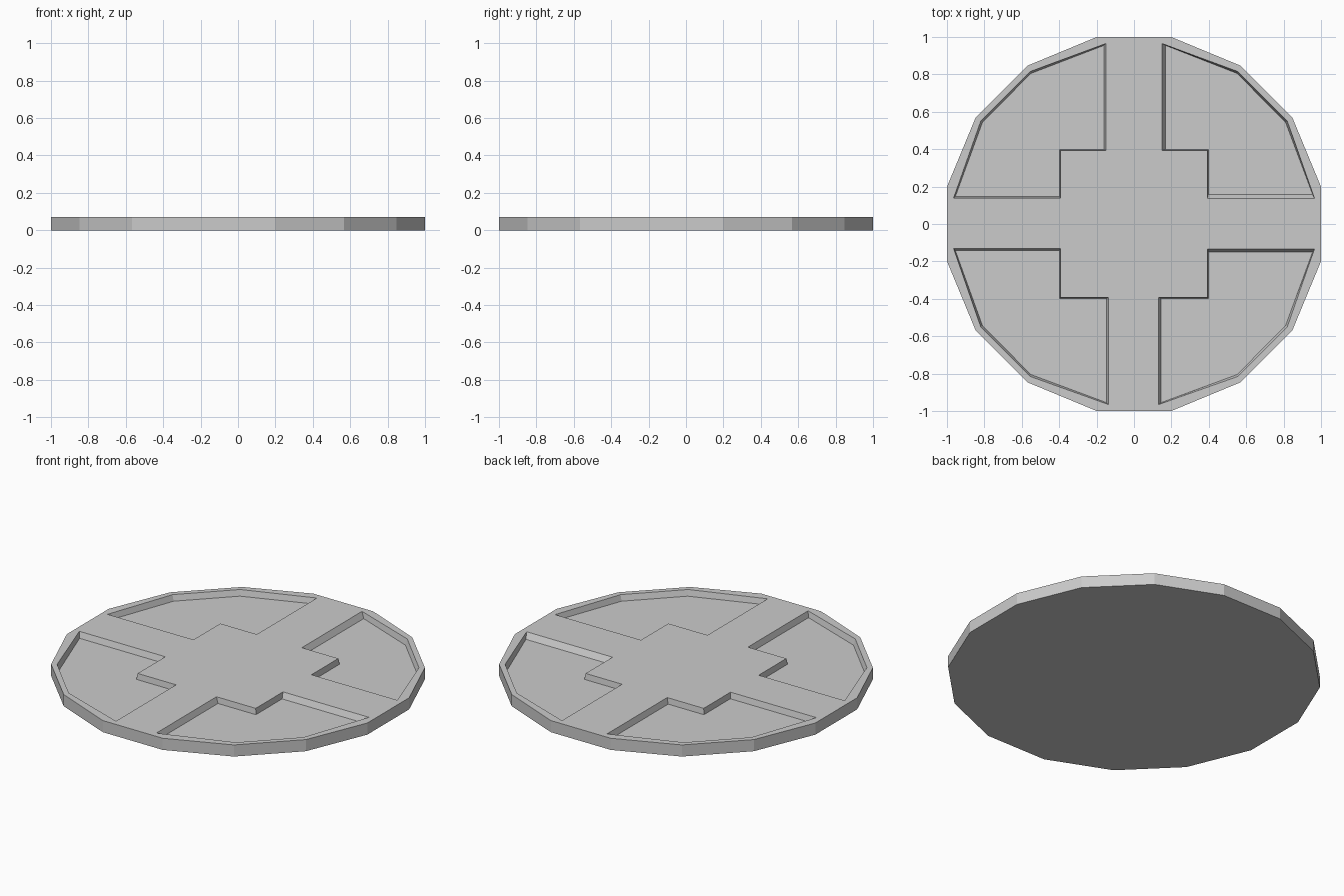
import bpy, bmesh
from math import cos, pi

if "Cube" in bpy.data.objects:
    bpy.data.objects.remove(bpy.data.objects["Cube"])

HEIGHT, FLOOR = 0.07, 0.035

# Sixteen-sided disc with flats facing the axes
bpy.ops.mesh.primitive_cylinder_add(vertices=16, radius=1 / cos(pi / 16), depth=HEIGHT,
                                    location=(0, 0, HEIGHT / 2), rotation=(0, 0, pi / 16))
disc = bpy.context.object
disc.name = "round_base"
bpy.ops.object.transform_apply(location=True, rotation=True, scale=True)


def outline(sx, sy, ax, ay, inset):
    """Pocket outline in one quadrant: ax, ay are the half widths of the cross arms."""
    hub, r = 0.393 + inset / 2, inset
    pts = [(ax, 0.965 - r), (ax, hub), (hub, hub), (hub, ay), (0.965 - r, ay),
           (0.82 - r, 0.549 - r / 2), (0.556 - r / 2, 0.815 - r)]
    return [(sx * x, sy * y) for x, y in pts]


def pocket(sx, sy, top, floor):
    """Tapered cutter, its walls sloping from the rim to the pocket floor."""
    bm = bmesh.new()
    lo = [bm.verts.new((x, y, FLOOR)) for x, y in outline(sx, sy, *floor, 0.01)]
    mid = [bm.verts.new((x, y, HEIGHT)) for x, y in outline(sx, sy, *top, 0)]
    hi = [bm.verts.new((v.co.x, v.co.y, HEIGHT + 0.1)) for v in mid]
    n = len(lo)
    for a, b in ((lo, mid), (mid, hi)):
        for i in range(n):
            j = (i + 1) % n
            bm.faces.new((a[i], a[j], b[j], b[i]))
    bm.faces.new(lo)
    bm.faces.new(hi)
    bmesh.ops.recalc_face_normals(bm, faces=bm.faces)
    me = bpy.data.meshes.new("pocket_cutter")
    bm.to_mesh(me)
    bm.free()
    ob = bpy.data.objects.new("pocket_cutter", me)
    ob.hide_render = True
    bpy.context.collection.objects.link(ob)
    return ob


# Four recessed pockets leave a raised cross with a square hub
for sx, sy, top, floor in (
        (1, 1, (0.15, 0.137), (0.168, 0.158)),
        (-1, 1, (0.15, 0.138), (0.16, 0.147)),
        (-1, -1, (0.137, 0.13), (0.147, 0.142)),
        (1, -1, (0.132, 0.133), (0.145, 0.149))):
    cutter = pocket(sx, sy, top, floor)
    mod = disc.modifiers.new("pocket", 'BOOLEAN')
    mod.operation, mod.solver, mod.object = 'DIFFERENCE', 'EXACT', cutter
    bpy.context.view_layer.objects.active = disc
    bpy.ops.object.modifier_apply(modifier=mod.name)
    bpy.data.objects.remove(cutter)
